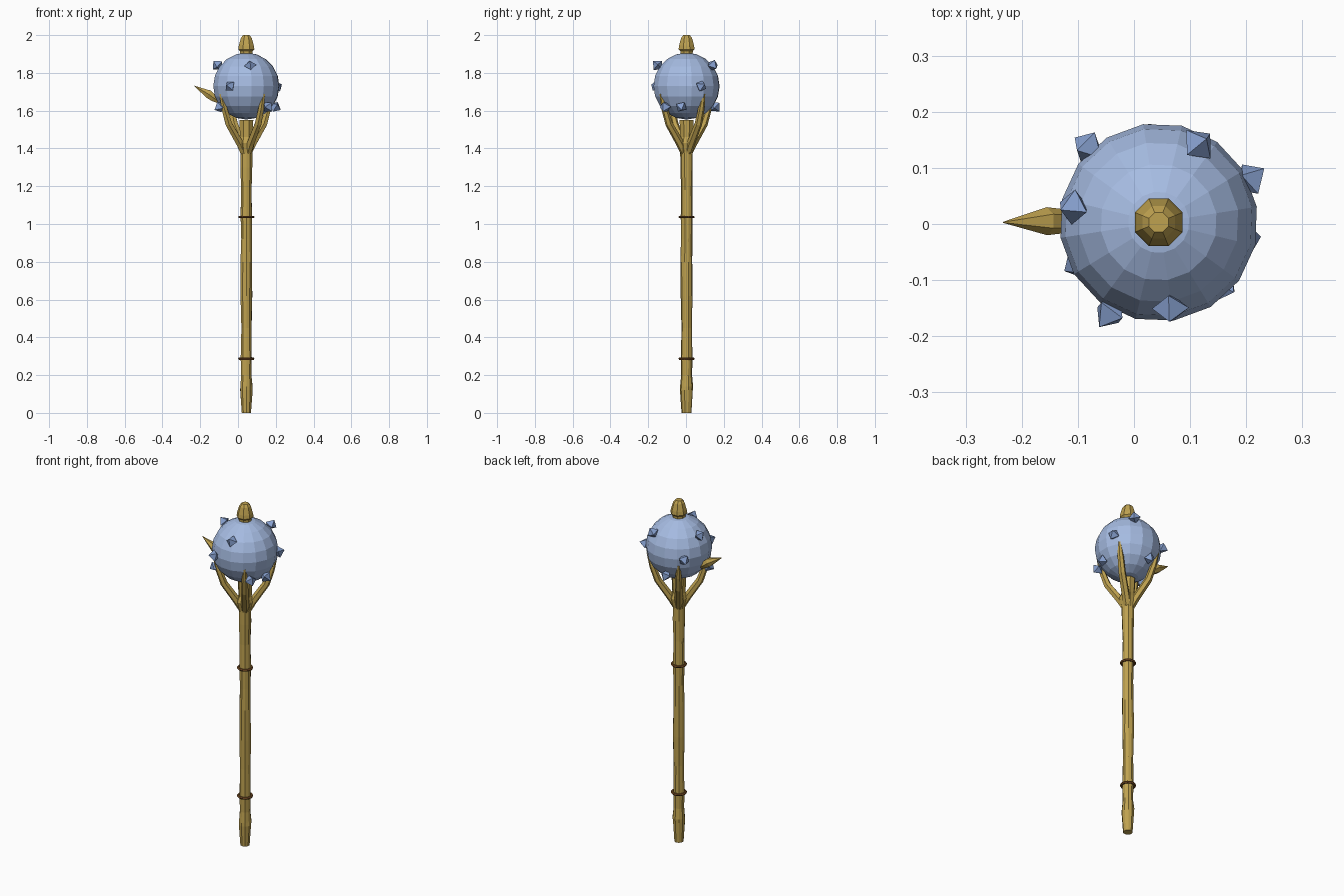
import bpy, bmesh, math, random
from mathutils import Vector, Matrix, Euler

if "Cube" in bpy.data.objects:
    bpy.data.objects.remove(bpy.data.objects["Cube"])

random.seed(4)
CX, CY = 0.044, 0.003
ORB = Vector((CX, CY, 1.73))


def material(name, rgb):
    m = bpy.data.materials.new(name)
    m.diffuse_color = (*rgb, 1)
    m.use_nodes = True
    m.node_tree.nodes["Principled BSDF"].inputs["Base Color"].default_value = m.diffuse_color
    return m


GOLD = material("gold wood", (0.52, 0.36, 0.08))
BLUE = material("pale blue", (0.38, 0.50, 0.76))
STUD = material("stud blue", (0.24, 0.35, 0.62))
BROWN = material("brown", (0.20, 0.08, 0.02))


def finish(name, bm, mat):
    bmesh.ops.recalc_face_normals(bm, faces=bm.faces)
    me = bpy.data.meshes.new(name)
    bm.to_mesh(me)
    bm.free()
    me.materials.append(mat)
    ob = bpy.data.objects.new(name, me)
    bpy.context.collection.objects.link(ob)
    return ob


def tube(name, path, radii, sides, mat, wobble=0.0):
    """Closed faceted tube along a path with a radius at each point."""
    bm = bmesh.new()
    pts = [Vector(p) for p in path]
    rings = []
    for i, p in enumerate(pts):
        d = (pts[min(i + 1, len(pts) - 1)] - pts[max(i - 1, 0)]).normalized()
        side = d.cross(Vector((0, 1, 0))).normalized()
        up = side.cross(d)
        ring = []
        for k in range(sides):
            a = 2 * math.pi * (k + 0.5) / sides
            r = radii[i] * (1 + random.uniform(-wobble, wobble))
            ring.append(bm.verts.new(p + r * (math.cos(a) * side + math.sin(a) * up)))
        rings.append(ring)
    for a, b in zip(rings, rings[1:]):
        for k in range(sides):
            j = (k + 1) % sides
            bm.faces.new((a[k], a[j], b[j], b[k]))
    bm.faces.new(rings[0])
    bm.faces.new(rings[-1])
    return finish(name, bm, mat)


def lathe(name, profile, sides, mat, wobble=0.0):
    return tube(name, [(CX, CY, z) for r, z in profile],
                [r for r, z in profile], sides, mat, wobble)


# Shaft with a slightly hewn surface and a foot
lathe("shaft", [(0.026, 0), (0.034, 0.12), (0.034, 0.14), (0.028, 0.20), (0.031, 0.29),
                (0.028, 0.45), (0.032, 0.62), (0.031, 0.80), (0.029, 0.92), (0.032, 1.04),
                (0.030, 1.18), (0.033, 1.30), (0.034, 1.40)], 10, GOLD, 0.05)

# Socket under the orb
lathe("socket", [(0.033, 1.37), (0.048, 1.43), (0.036, 1.46), (0.040, 1.55)], 8, GOLD)

# Binding rings
for n, z in enumerate((0.287, 1.037)):
    bpy.ops.mesh.primitive_torus_add(major_radius=0.036, minor_radius=0.007,
                                     major_segments=16, minor_segments=6,
                                     location=(CX, CY, z))
    ring = bpy.context.object
    ring.name = f"binding_ring_{n + 1}"
    ring.data.materials.append(BROWN)

# Four curved prongs holding the orb
for n in range(4):
    a = math.radians(-56 + 90 * n)
    prof = [(0.016, 1.38), (0.040, 1.425), (0.112, 1.53), (0.140, 1.61), (0.163, 1.69)]
    tube(f"prong_{n + 1}",
         [(CX + r * math.cos(a), CY + r * math.sin(a), z) for r, z in prof],
         [0.020, 0.022, 0.020, 0.017, 0.009], 6, GOLD)

# Orb
bm = bmesh.new()
bmesh.ops.create_uvsphere(bm, u_segments=16, v_segments=10, radius=0.177,
                          matrix=Matrix.Translation(ORB) @ Matrix.Rotation(math.radians(9), 4, 'Z'))
finish("orb", bm, BLUE)

# Octahedral studs in three tiers (x, y, z)
studs = [(0.065, -0.150, 1.84), (0.115, 0.142, 1.84), (-0.108, 0.030, 1.84),
         (-0.043, -0.158, 1.73), (0.207, 0.080, 1.73), (-0.082, 0.136, 1.73),
         (0.198, -0.025, 1.62), (0.158, -0.110, 1.62), (-0.098, -0.072, 1.62),
         (0.022, 0.155, 1.62)]
for n, p in enumerate(studs):
    bm = bmesh.new()
    eq = [bm.verts.new((0.033 * math.cos(k * math.pi / 2), 0.033 * math.sin(k * math.pi / 2), 0))
          for k in range(4)]
    for tip in (bm.verts.new((0, 0, 0.033)), bm.verts.new((0, 0, -0.033))):
        for k in range(4):
            bm.faces.new((eq[k], eq[(k + 1) % 4], tip))
    rot = (Vector(p) - ORB).to_track_quat('Z', 'Y').to_matrix().to_4x4()
    tilt = Euler((random.uniform(-.4, .4), random.uniform(-.4, .4), random.uniform(0, 1.5)))
    bm.transform(Matrix.Translation(p) @ rot @ tilt.to_matrix().to_4x4())
    finish(f"stud_{n + 1}", bm, STUD)

# Leaf-shaped side spike
tube("side_spike", [(-0.10, 0.005, 1.65), (-0.130, 0.005, 1.668), (-0.155, 0.005, 1.687),
                    (-0.233, 0.003, 1.732)],
     [0.014, 0.022, 0.025, 0.001], 6, GOLD)

# Finial
lathe("finial", [(0.034, 1.89), (0.036, 1.915), (0.046, 1.925), (0.043, 1.945),
                 (0.031, 1.985), (0.019, 2.0)], 8, GOLD)
